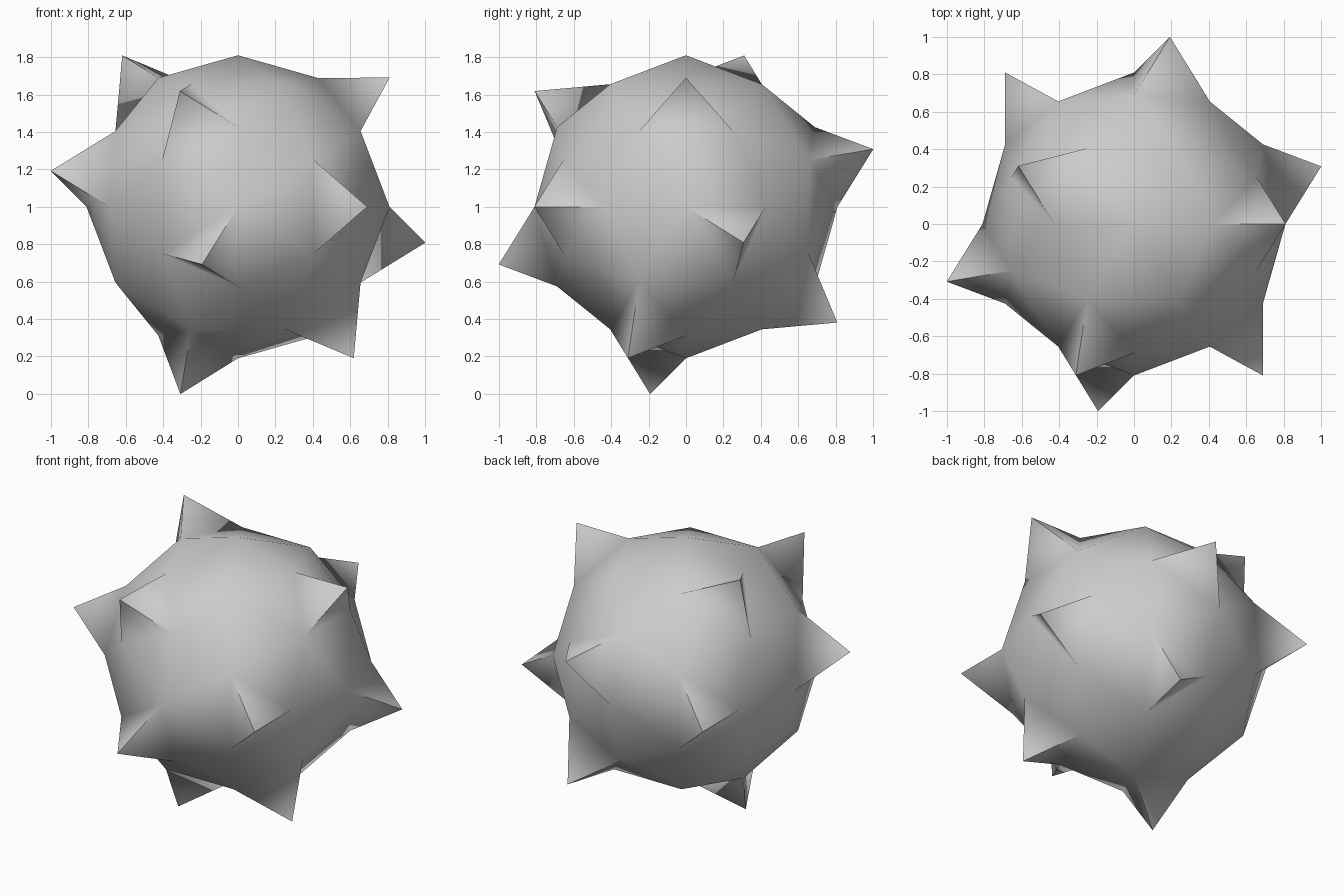
import bpy, bmesh, math
from mathutils import Vector

RADIUS = 0.81
TIP_RADIUS = 1.065
GOLDEN = (1 + math.sqrt(5)) / 2

# Remove the default cube
cube = bpy.data.objects.get("Cube")
if cube:
    bpy.data.objects.remove(cube, do_unlink=True)

# Spike directions: opposite pairs, then two single spikes
paired = [(-.62, .31, .81), (-.31, -.81, .62), (.69, -.81, 0),
          (1, .31, -.19), (.19, 1, .31)]
single = [(.81, 0, .69), (-.31, -.19, -1)]
directions = [Vector(d) * sign for d in paired for sign in (1, -1)]
directions += [Vector(d) for d in single]

# Icosahedron from three golden rectangles
bm = bmesh.new()
for a in (-1, 1):
    for b in (-GOLDEN, GOLDEN):
        for corner in ((a, 0, b), (b, a, 0), (0, b, a)):
            bm.verts.new(corner)
bmesh.ops.convex_hull(bm, input=bm.verts[:])

# Subdivide once and round the ball
bmesh.ops.subdivide_edges(bm, edges=bm.edges[:], cuts=1, use_grid_fill=True)
for v in bm.verts:
    v.co = v.co.normalized() * RADIUS

# Raise one triangle per direction into a three-sided spike
targets = [max(bm.faces, key=lambda f: f.calc_center_median().normalized().dot(d.normalized()))
           for d in directions]
poked = bmesh.ops.poke(bm, faces=targets)
for tip in poked["verts"]:
    tip.co = tip.co.normalized() * TIP_RADIUS

# Stand the ball on the ground
bmesh.ops.recalc_face_normals(bm, faces=bm.faces[:])
bmesh.ops.translate(bm, verts=bm.verts[:], vec=(0, 0, 1))
mesh = bpy.data.meshes.new("spiked_ball")
bm.to_mesh(mesh)
bm.free()
ball = bpy.data.objects.new("spiked_ball", mesh)
bpy.context.collection.objects.link(ball)

# Plain grey material
grey = bpy.data.materials.new("light_grey")
grey.use_nodes = True
color = (0.6, 0.6, 0.6, 1)
grey.diffuse_color = color
grey.node_tree.nodes["Principled BSDF"].inputs["Base Color"].default_value = color
mesh.materials.append(grey)

# Smooth ball with crisp spike ridges
bpy.ops.object.select_all(action="DESELECT")
ball.select_set(True)
bpy.context.view_layer.objects.active = ball
bpy.ops.object.shade_smooth_by_angle(angle=math.radians(60))
